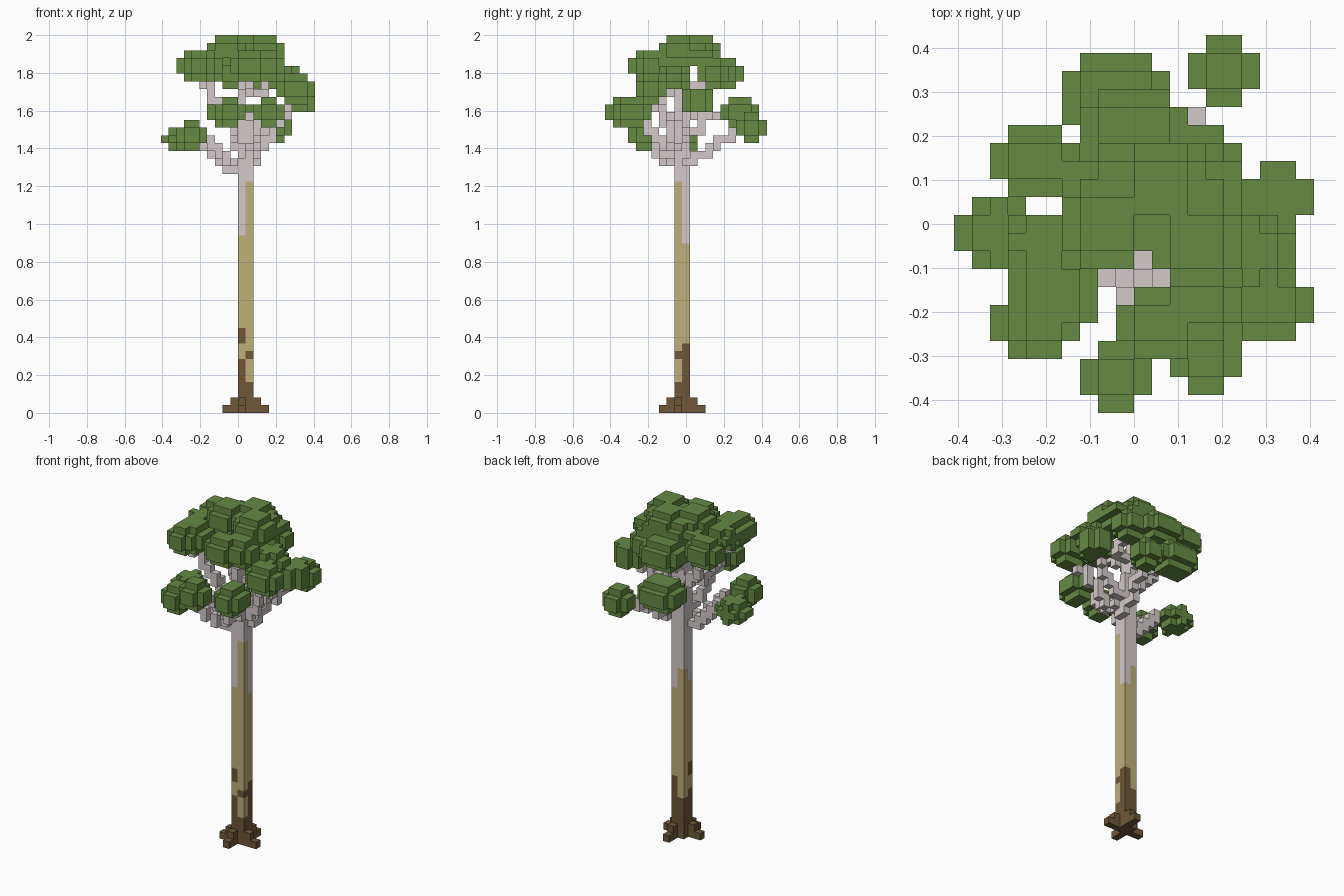
import bpy, bmesh
from mathutils import Vector

cube = bpy.data.objects.get("Cube")
if cube:
    bpy.data.objects.remove(cube, do_unlink=True)

V = 2 / 49  # edge of one block


def material(name, rgb):
    lin = [((c / 255 + 0.055) / 1.055) ** 2.4 for c in rgb] + [1]
    m = bpy.data.materials.new(name)
    m.use_nodes = True
    m.diffuse_color = lin
    m.node_tree.nodes["Principled BSDF"].inputs["Base Color"].default_value = lin
    return m


MATS = [material("leaf green", (102, 138, 68)), material("pale bark", (212, 202, 202)),
        material("tan bark", (191, 175, 122)), material("dark bark", (110, 87, 56))]
LEAF, PALE, TAN, DARK = range(4)


def build(name, cells):
    """Make one mesh of the outer faces of a {cell: colour} block set."""
    bm = bmesh.new()
    verts = {}

    def vert(p):
        if p not in verts:
            verts[p] = bm.verts.new((p[0] * V, (p[1] - 0.5) * V, p[2] * V))
        return verts[p]

    for cell, colour in cells.items():
        for axis in range(3):
            for side in (0, 1):
                near = list(cell)
                near[axis] += 2 * side - 1
                if tuple(near) in cells:
                    continue
                loop = [(0, 0), (1, 0), (1, 1), (0, 1)]
                corners = []
                for a, b in loop if side else reversed(loop):
                    p = list(cell)
                    p[axis] += side
                    p[(axis + 1) % 3] += a
                    p[(axis + 2) % 3] += b
                    corners.append(vert(tuple(p)))
                bm.faces.new(corners).material_index = colour
    mesh = bpy.data.meshes.new(name)
    bm.to_mesh(mesh)
    bm.free()
    for m in MATS:
        mesh.materials.append(m)
    obj = bpy.data.objects.new(name, mesh)
    bpy.context.collection.objects.link(obj)


def clump(i0, i1, j0, j1, k0, k1):
    """Rounded block cluster filling the given inclusive range."""
    lo, hi = (i0, j0, k0), (i1, j1, k1)
    for i in range(i0, i1 + 1):
        for j in range(j0, j1 + 1):
            for k in range(k0, k1 + 1):
                d = sum(((2 * c - a - b) / (b - a + 1)) ** 2
                        for c, a, b in zip((i, j, k), lo, hi))
                if d <= 1.12:
                    leaves[(i, j, k)] = LEAF


def branch(*points):
    """Stair of blocks through the points, stepping out before it rises."""
    for a, b in zip(points, points[1:]):
        a, b = Vector(a), Vector(b)
        n = int(max(abs(c) for c in b - a))
        level = int(a.z)
        for s in range(n + 1):
            i, j, k = (round(c) for c in a.lerp(b, s / n))
            for cell in ((i, j, level), (i, j, k)):
                if cell not in leaves:
                    boughs[cell] = PALE
            level = k


# Foliage: low outer clumps
leaves = {}
clump(3, 6, 7, 10, 35, 38)
clump(-4, 1, 5, 9, 37, 40)
clump(-10, -6, -2, 1, 34, 36)
clump(-8, -5, -7, -4, 34, 37)
clump(-3, 0, -10, -7, 37, 40)
clump(2, 5, -9, -5, 37, 40)
# Middle clumps
clump(5, 9, -6, -3, 40, 43)
clump(6, 9, 0, 3, 39, 41)
clump(4, 8, -3, 0, 42, 44)
# High clumps
clump(-8, -4, 2, 5, 43, 46)
clump(-7, -4, -7, -4, 43, 46)
clump(-7, -3, -6, -2, 43, 46)
clump(-1, 3, -7, -4, 43, 46)
clump(1, 5, -6, -3, 43, 46)
clump(-3, 2, 3, 7, 42, 45)
clump(1, 5, 2, 5, 42, 45)
clump(-7, -4, -2, 0, 44, 46)
# Crown
clump(-4, 5, -1, 4, 45, 47)
clump(-4, 0, -2, 2, 45, 48)
clump(-1, 3, 0, 4, 45, 48)
clump(1, 5, -3, 1, 45, 48)
build("foliage", leaves)

# Branches
boughs = {}
branch((-1, -1, 31), (-5, -1, 35))
branch((-1, -2, 32), (-5, -5, 36))
branch((2, 0, 32), (3, 6, 36), (4, 7, 37))
branch((0, 1, 36), (0, 2, 38), (-1, 5, 38))
branch((0, -2, 33), (-1, -4, 36), (-1, -7, 38))
branch((1, -2, 34), (3, -6, 38))
branch((2, -1, 34), (5, -3, 38), (6, -4, 41))
branch((2, 0, 35), (5, 0, 38), (6, 1, 39))
branch((-1, -2, 37), (-2, -3, 39), (-4, -3, 41), (-5, -4, 44))
branch((-1, 0, 38), (-4, 2, 41), (-5, 3, 44))
branch((0, 1, 40), (0, 4, 43))
branch((0, -1, 41), (2, -4, 44))
branch((1, 0, 41), (3, 0, 41), (3, 2, 43))
build("branches", boughs)

# Trunk: each column has colour bands ending at the given block heights
bands = {(0, -1): [(7, DARK), (9, TAN), (11, DARK), (23, TAN), (42, PALE)],
         (1, -1): [(4, DARK), (7, TAN), (8, DARK), (30, TAN), (38, PALE)],
         (1, 0): [(9, DARK), (22, TAN), (39, PALE)],
         (0, 0): [(6, DARK), (25, TAN), (46, PALE)]}
trunk = {}
for (i, j), column in bands.items():
    start = 0
    for end, colour in column:
        for k in range(start, end):
            trunk[(i, j, k)] = colour
        start = end
build("trunk", trunk)

# Roots: four stepped arms around the trunk foot
roots = {}
for (i, j), (di, dj) in {(-1, -1): (-1, 0), (2, -1): (1, 0),
                         (0, -2): (0, -1), (1, 1): (0, 1)}.items():
    for cell in ((i, j, 0), (i, j, 1), (i + di, j + dj, 0)):
        roots[cell] = DARK
build("roots", roots)
